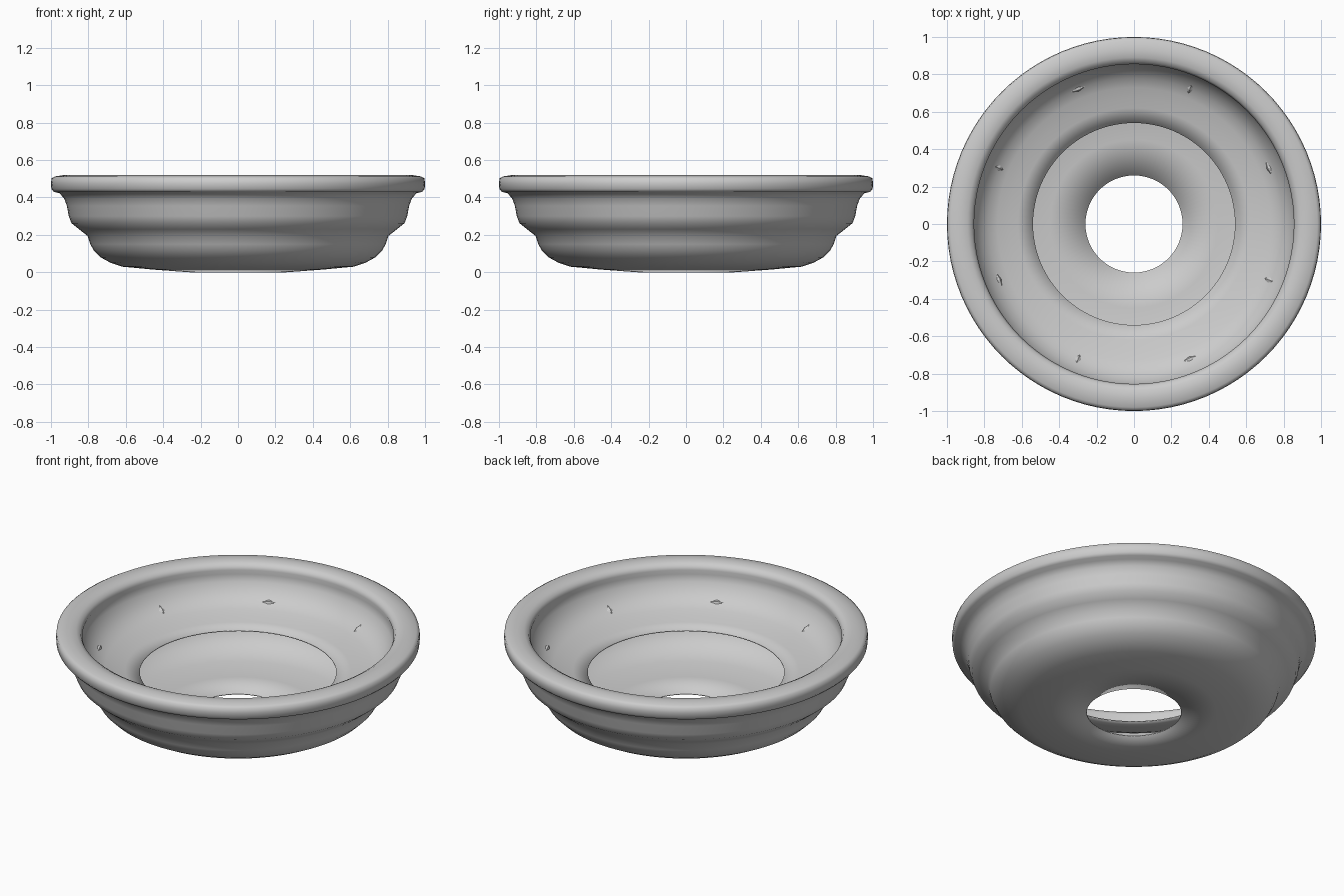
import bpy, bmesh, math
from mathutils import Matrix, Vector

if "Cube" in bpy.data.objects:
    bpy.data.objects.remove(bpy.data.objects["Cube"], do_unlink=True)

grey = bpy.data.materials.new("light_grey")
grey.use_nodes = True
colour = (0.6, 0.6, 0.6, 1)
grey.diffuse_color = colour
grey.node_tree.nodes["Principled BSDF"].inputs["Base Color"].default_value = colour


def make_object(name, bm, smooth):
    mesh = bpy.data.meshes.new(name)
    bm.to_mesh(mesh)
    bm.free()
    obj = bpy.data.objects.new(name, mesh)
    bpy.context.collection.objects.link(obj)
    mesh.materials.append(grey)
    for poly in mesh.polygons:
        poly.use_smooth = smooth
    return obj


def revolve(name, profile, segments=96):
    """Spin an open (radius, height) profile around z into a thin smooth shell."""
    bm = bmesh.new()
    verts = [bm.verts.new((r, 0, z)) for r, z in profile]
    edges = [bm.edges.new(pair) for pair in zip(verts, verts[1:])]
    bmesh.ops.spin(bm, geom=verts + edges, cent=(0, 0, 0), axis=(0, 0, 1),
                   angle=math.tau, steps=segments, use_merge=True)
    bmesh.ops.remove_doubles(bm, verts=bm.verts, dist=0.0001)
    # The first ring is the underside, so its faces must look down
    bm.normal_update()
    bm.faces.ensure_lookup_table()
    lowest = min(bm.faces, key=lambda f: f.calc_center_median().z)
    if lowest.normal.z > 0:
        bmesh.ops.reverse_faces(bm, faces=bm.faces)
    obj = make_object(name, bm, True)
    shell = obj.modifiers.new("thickness", 'SOLIDIFY')
    shell.thickness = 0.005
    shell.offset = -1
    return obj


# Stepped bowl with an open base, rolled rim and overhanging inner ledge
underside = [(0.26, 0), (0.45, 0.014), (0.62, 0.03)]
outer_wall = [(0.68, 0.05), (0.735, 0.08), (0.77, 0.115), (0.79, 0.15),
              (0.805, 0.195), (0.85, 0.23), (0.89, 0.262), (0.905, 0.30),
              (0.915, 0.355), (0.93, 0.395), (0.955, 0.423)]
rim = [(0.985, 0.43), (0.998, 0.445), (1, 0.475), (0.997, 0.502),
       (0.98, 0.512), (0.93, 0.52), (0.89, 0.515), (0.865, 0.502),
       (0.855, 0.478), (0.862, 0.45)]
inner_wall = [(0.85, 0.41), (0.82, 0.362), (0.78, 0.325), (0.73, 0.302),
              (0.67, 0.288), (0.62, 0.272), (0.54, 0.258)]
revolve("bowl", underside + outer_wall + rim + inner_wall)

# Eight small faceted studs on the inner wall, alternately radial and tangential
slope = math.radians(35)
for i in range(8):
    bm = bmesh.new()
    bmesh.ops.create_cone(bm, cap_ends=True, segments=4,
                          radius1=1, radius2=0, depth=1)
    size = (0.02, 0.05, 0.012) if i % 2 == 0 else (0.055, 0.02, 0.012)
    angle = math.tau * (i + 0.5) / 8
    place = (Matrix.Rotation(angle, 4, 'Z')
             @ Matrix.Translation(Vector((0.778, 0, 0.329)))
             @ Matrix.Rotation(-slope, 4, 'Y')
             @ Matrix.Diagonal((*size, 1)))
    bmesh.ops.transform(bm, matrix=place, verts=bm.verts)
    make_object(f"wall_stud_{i + 1}", bm, False)
